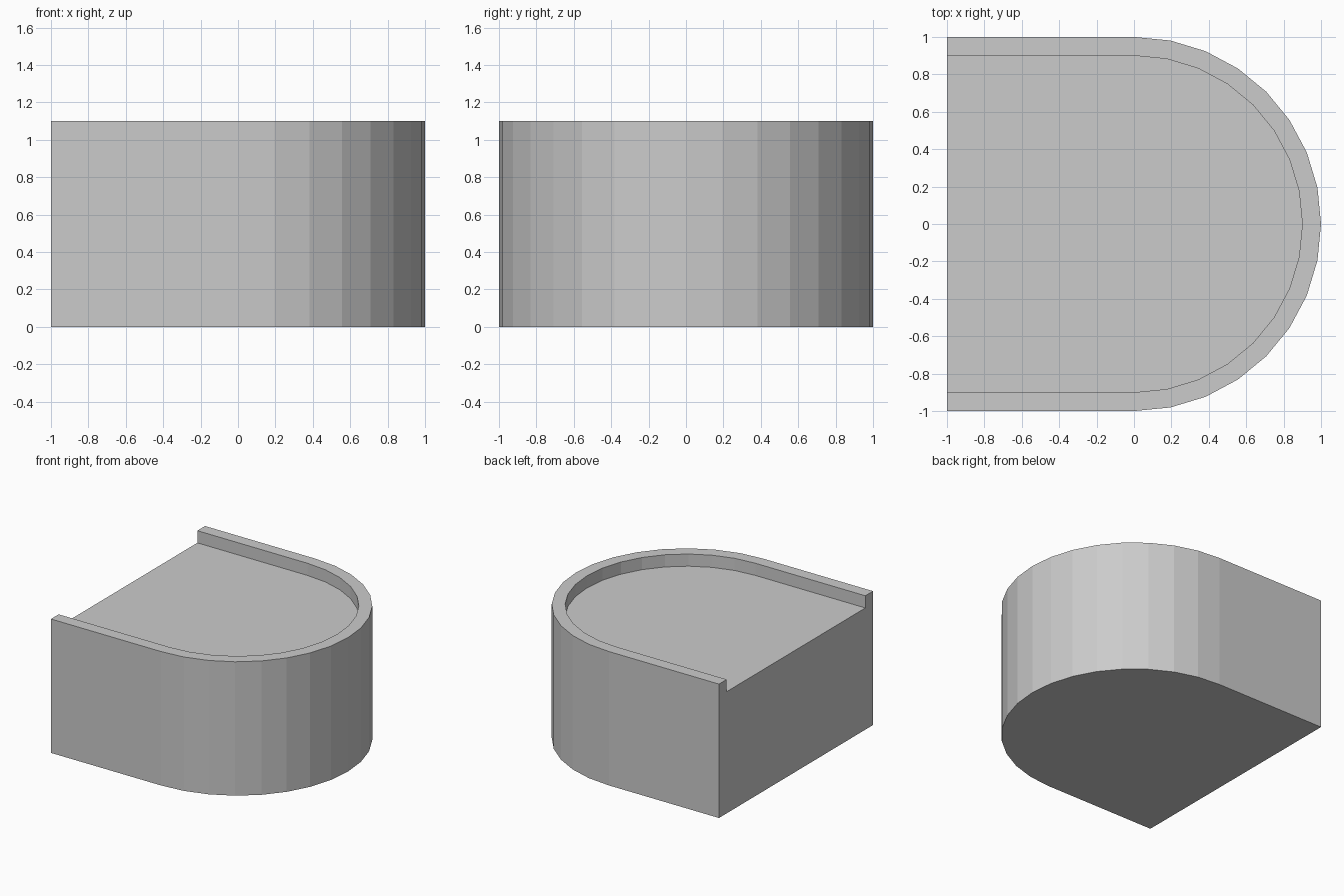
import bpy, bmesh
from math import sin, cos, pi

if "Cube" in bpy.data.objects:
    bpy.data.objects.remove(bpy.data.objects["Cube"])

FLOOR, TOP, SEGMENTS = 1.0, 1.1, 16


def d_loop(bm, radius, z):
    """Open D-shaped row of vertices: straight side, half circle, straight side."""
    pts = [(-1, -radius)]
    for i in range(SEGMENTS + 1):
        a = -pi / 2 + pi * i / SEGMENTS
        pts.append((radius * cos(a), radius * sin(a)))
    pts.append((-1, radius))
    return [bm.verts.new((x, y, z)) for x, y in pts]


def bridge(bm, a, b):
    for i in range(len(a) - 1):
        bm.faces.new((a[i], a[i + 1], b[i + 1], b[i]))


bm = bmesh.new()
rows = [d_loop(bm, 1.0, 0), d_loop(bm, 1.0, TOP),
        d_loop(bm, 0.9, TOP), d_loop(bm, 0.9, FLOOR)]

# Outer wall, rim top and inner lip
for lower, upper in zip(rows, rows[1:]):
    bridge(bm, lower, upper)

# Underside and recessed floor
bm.faces.new(rows[0])
bm.faces.new(rows[3])

# Flat end wall, following the notch between the lips
bm.faces.new([r[0] for r in rows] + [r[-1] for r in reversed(rows)])

bmesh.ops.recalc_face_normals(bm, faces=bm.faces)
mesh = bpy.data.meshes.new("rimmed_platform")
bm.to_mesh(mesh)
bm.free()
bpy.context.collection.objects.link(bpy.data.objects.new("rimmed_platform", mesh))
